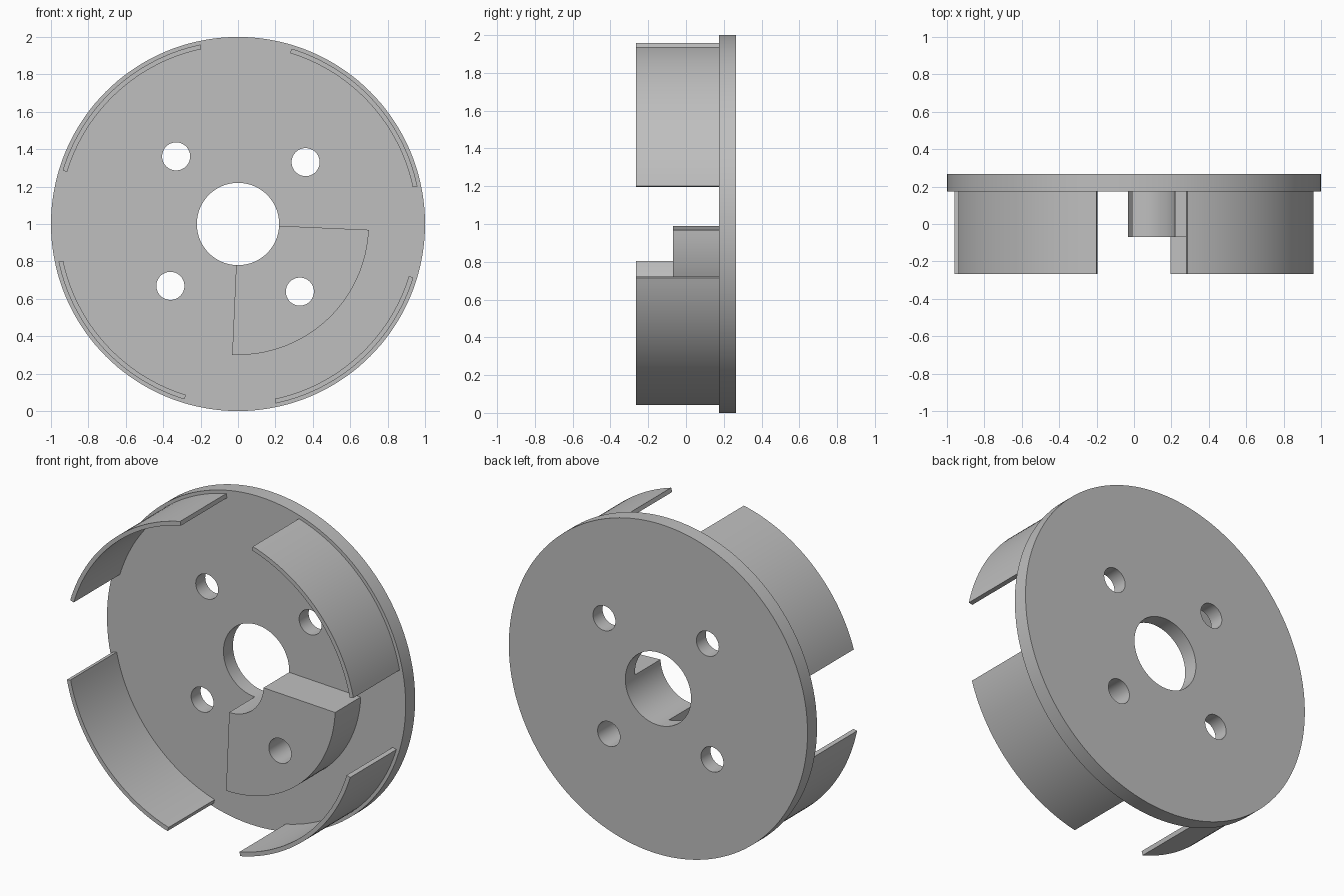
import bpy, bmesh
from math import radians, cos, sin

cube = bpy.data.objects.get("Cube")
if cube:
    bpy.data.objects.remove(cube, do_unlink=True)

TILT = -2.55            # whole pattern is turned slightly about the axis
BACK, FLOOR, RIM = 0.266, 0.175, -0.266
STEP_FRONT = -0.07
BORE, BOLT_CIRCLE, BOLT = 0.22, 0.49, 0.075

grey = bpy.data.materials.new("plain_grey")
grey.use_nodes = True
colour = (0.52, 0.52, 0.52, 1)
grey.diffuse_color = colour
grey.node_tree.nodes["Principled BSDF"].inputs["Base Color"].default_value = colour


def arc(radius, start, end, steps, cx=0, cz=1):
    angles = [radians(start + (end - start) * i / steps) for i in range(steps + 1)]
    return [(cx + radius * cos(a), cz + radius * sin(a)) for a in angles]


def prism(name, outline, y0, y1):
    """Extrude an x/z outline along y."""
    bm = bmesh.new()
    face = bm.faces.new([bm.verts.new((x, y0, z)) for x, z in outline])
    made = bmesh.ops.extrude_face_region(bm, geom=[face])["geom"]
    verts = [v for v in made if isinstance(v, bmesh.types.BMVert)]
    bmesh.ops.translate(bm, verts=verts, vec=(0, y1 - y0, 0))
    bmesh.ops.recalc_face_normals(bm, faces=bm.faces)
    mesh = bpy.data.meshes.new(name)
    bm.to_mesh(mesh)
    bm.free()
    mesh.materials.append(grey)
    obj = bpy.data.objects.new(name, mesh)
    bpy.context.collection.objects.link(obj)
    return obj


def sector(name, inner, outer, start, end, y0, y1, steps):
    outline = arc(outer, start, end, steps) + arc(inner, end, start, steps)
    return prism(name, outline, y0, y1)


def activate(obj):
    bpy.ops.object.select_all(action="DESELECT")
    obj.select_set(True)
    bpy.context.view_layer.objects.active = obj


def drill(obj, cutters):
    activate(obj)
    for cutter in cutters:
        mod = obj.modifiers.new("hole", "BOOLEAN")
        mod.operation, mod.solver, mod.object = "DIFFERENCE", "EXACT", cutter
        bpy.ops.object.modifier_apply(modifier=mod.name)


# Round back plate and the raised quarter step
plate = prism("back_plate", arc(1, 0, 360, 144)[:-1], FLOOR, BACK)
step = sector("quarter_step", BORE, 0.70, TILT - 90, TILT, STEP_FRONT, FLOOR, 32)

# Centre bore and four bolt holes
bore = prism("bore_cutter", arc(BORE, TILT, TILT + 360, 128)[:-1], -1, 1)
bolts = []
for i in range(4):
    a = radians(TILT + 45 + 90 * i)
    ring = arc(BOLT, 0, 360, 48, BOLT_CIRCLE * cos(a), 1 + BOLT_CIRCLE * sin(a))
    bolts.append(prism("bolt_cutter", ring[:-1], -1, 1))
drill(plate, [bore] + bolts)
drill(step, [bolts[3]])
for cutter in [bore] + bolts:
    bpy.data.objects.remove(cutter, do_unlink=True)

# Four thin curved walls with gaps between them
walls = [sector(f"rim_wall_{i + 1}", 0.955, 0.98, TILT + 14.4 + 90 * i,
                TILT + 75.6 + 90 * i, RIM, FLOOR, 32) for i in range(4)]

for obj in [plate, step] + walls:
    activate(obj)
    bpy.ops.object.shade_smooth_by_angle(angle=radians(30))
